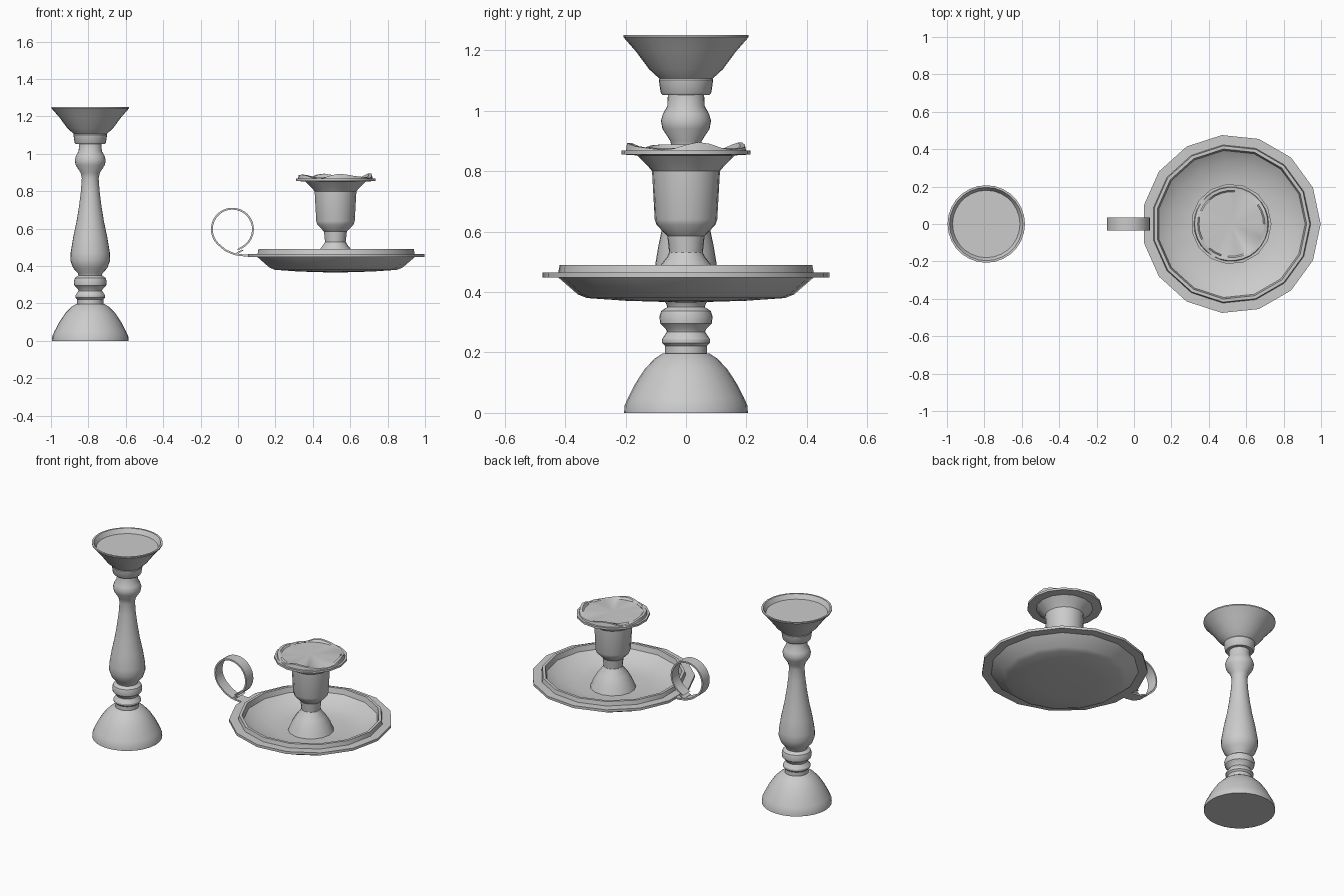
import bpy, bmesh, math

if "Cube" in bpy.data.objects:
    bpy.data.objects.remove(bpy.data.objects["Cube"])

def finish(name, bm, angle=30):
    bmesh.ops.remove_doubles(bm, verts=bm.verts, dist=1e-5)
    bmesh.ops.recalc_face_normals(bm, faces=bm.faces)
    me = bpy.data.meshes.new(name)
    bm.to_mesh(me)
    bm.free()
    ob = bpy.data.objects.new(name, me)
    bpy.context.collection.objects.link(ob)
    bpy.ops.object.select_all(action='DESELECT')
    ob.select_set(True)
    bpy.context.view_layer.objects.active = ob
    bpy.ops.object.shade_smooth_by_angle(angle=math.radians(angle))
    return ob

def lathe(name, cx, profile, sides, wave=None):
    """Revolve (radius, z) points; wave(angle, point index) offsets z."""
    bm = bmesh.new()
    rings = []
    for i, (r, z) in enumerate(profile):
        if r == 0:
            rings.append([bm.verts.new((cx, 0, z))] * sides)
            continue
        ring = []
        for k in range(sides):
            a = 2 * math.pi * k / sides
            dz = wave(a, i) if wave else 0
            ring.append(bm.verts.new((cx + r * math.cos(a), r * math.sin(a), z + dz)))
        rings.append(ring)
    for a, b in zip(rings, rings[1:]):
        for k in range(sides):
            j = (k + 1) % sides
            bm.faces.new(list(dict.fromkeys((a[k], a[j], b[j], b[k]))))
    return finish(name, bm)

TALL, LOW = -0.79, 0.52

# Tall candlestick: domed foot, turned stem, flared cup
lathe("tall_foot", TALL, [
    (0, 0), (.205, 0), (.203, .025), (.192, .05), (.166, .1), (.135, .147),
    (.103, .18), (.077, .197), (0, .197)], 28)
lathe("tall_stem", TALL, [
    (0, .19), (.07, .197), (.07, .222), (.08, .232), (.08, .243), (.063, .268),
    (.066, .276), (.085, .295), (.088, .318), (.082, .337), (.062, .35), (.066, .362),
    (.092, .39), (.106, .43), (.105, .47), (.092, .55), (.073, .64), (.06, .72),
    (.05, .8), (.045, .87), (.052, .9), (.078, .94), (.083, .967), (.076, .99),
    (.062, 1.015), (.06, 1.053), (0, 1.053)], 28)
lathe("tall_cup", TALL, [
    (0, 1.05), (.078, 1.052), (.084, 1.06), (.09, 1.102), (.088, 1.106),
    (.122, 1.137), (.165, 1.195), (.207, 1.243), (.207, 1.25),
    (.196, 1.25), (.18, 1.222), (0, 1.222)], 28)

# Low chamberstick: faceted drip dish with flange and raised lip
lathe("drip_dish", LOW, [
    (0, .365), (.2, .371), (.33, .38), (.36, .392), (.425, .448), (.478, .448),
    (.478, .464), (.425, .464), (.42, .49), (.403, .49), (.395, .457),
    (.33, .412), (.2, .395), (0, .392)], 15)

# Socket on its flared foot
lathe("candle_socket", LOW, [
    (0, .39), (.135, .392), (.115, .44), (.088, .485), (.064, .515), (.056, .53),
    (.062, .585), (.098, .622), (.104, .64), (.113, .8), (.13, .82), (.163, .852),
    (.215, .855), (.215, .868), (.15, .868), (0, .868)], 15)

# Wavy wax rim with a flat pool
def ripple(a, i):
    return (.011 * math.sin(4 * a + .6) + .004 * math.sin(7 * a)) if i in (1, 2) else 0
lathe("wax_rim", LOW, [
    (.2, .866), (.196, .881), (.18, .881), (.172, .877), (0, .877)], 30, ripple)

# Curled strap handle, running from the dish around the loop and back
path = [(.08, .457), (.03, .457), (-.02, .464), (-.068, .485)]
cx, cz, rad = -.03, .597, .11
for k in range(26):
    a = math.radians(225 - 12 * k)
    path.append((cx + rad * math.cos(a), cz + rad * math.sin(a)))
path += [(.025, .486), (-.008, .466)]
bm = bmesh.new()
rows = []
n = len(path)
for i, (x, z) in enumerate(path):
    (x0, z0), (x1, z1) = path[max(i - 1, 0)], path[min(i + 1, n - 1)]
    length = math.hypot(x1 - x0, z1 - z0)
    nx, nz = -(z1 - z0) / length * .005, (x1 - x0) / length * .005
    rows.append([bm.verts.new((x + s * nx, y, z + s * nz))
                 for s, y in ((1, -.035), (1, .035), (-1, .035), (-1, -.035))])
for a, b in zip(rows, rows[1:]):
    for k in range(4):
        j = (k + 1) % 4
        bm.faces.new((a[k], a[j], b[j], b[k]))
bm.faces.new(rows[0])
bm.faces.new(rows[-1])
finish("ring_handle", bm, 35)
